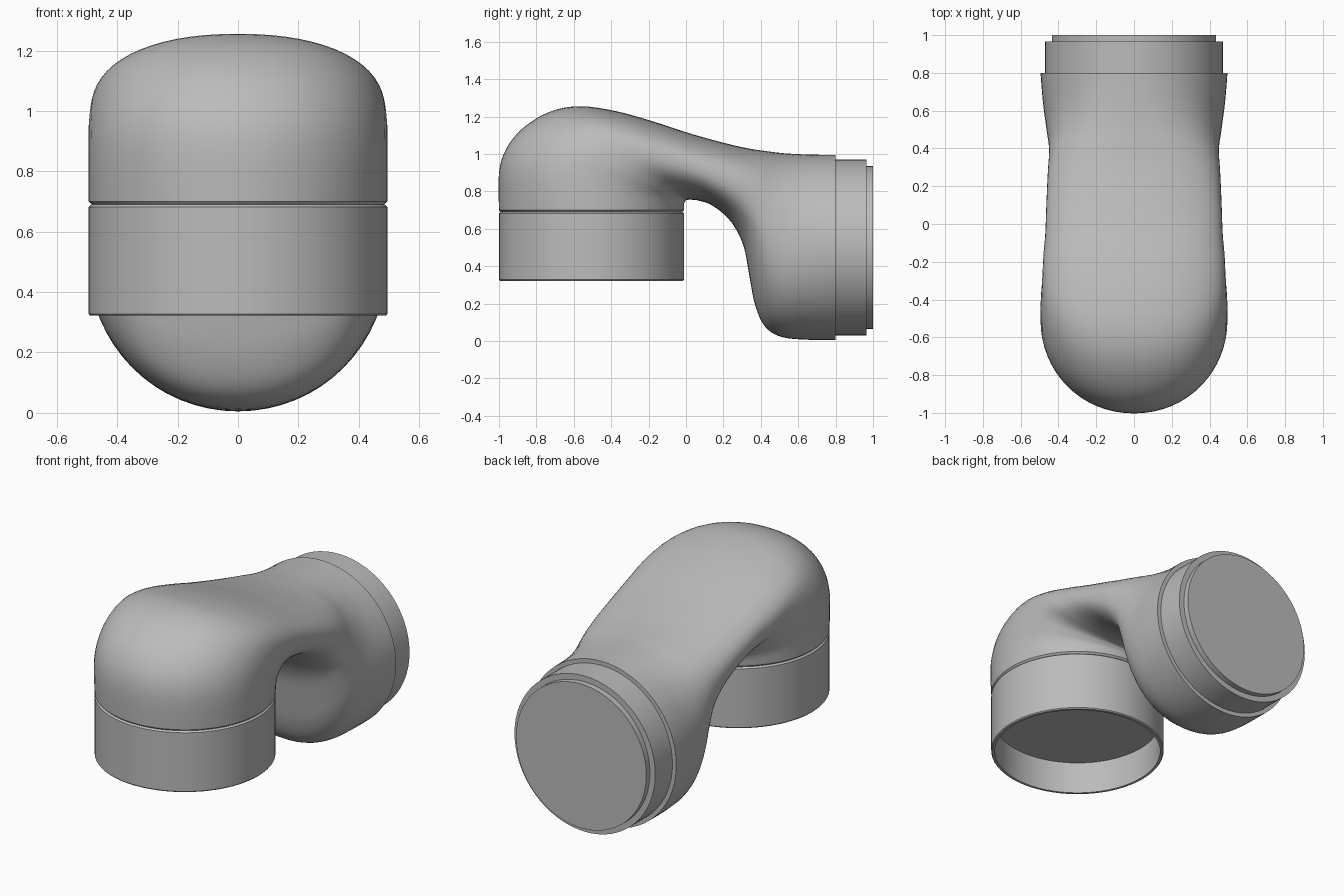
import bpy, bmesh, math
from mathutils import Vector, Matrix

SEGMENTS = 64
STEPS = 4

old = bpy.data.objects.get("Cube")
if old:
    bpy.data.objects.remove(old, do_unlink=True)

grey = bpy.data.materials.new("plain grey")
grey.use_nodes = True
colour = (0.5, 0.5, 0.5, 1)
grey.diffuse_color = colour
grey.node_tree.nodes["Principled BSDF"].inputs["Base Color"].default_value = colour


def finish(bm, name):
    """Turn a bmesh into a smooth shaded object with sharp edges kept."""
    bmesh.ops.recalc_face_normals(bm, faces=bm.faces)
    mesh = bpy.data.meshes.new(name)
    bm.to_mesh(mesh)
    bm.free()
    mesh.materials.append(grey)
    obj = bpy.data.objects.new(name, mesh)
    bpy.context.collection.objects.link(obj)
    bpy.ops.object.select_all(action="DESELECT")
    obj.select_set(True)
    bpy.context.view_layer.objects.active = obj
    bpy.ops.object.shade_smooth_by_angle(angle=math.radians(35))
    return obj


def loft(rings, name, cap_start=True, cap_end=True):
    """Skin a list of closed rings of points."""
    bm = bmesh.new()
    rows = [[bm.verts.new(p) for p in ring] for ring in rings]
    for low, high in zip(rows, rows[1:]):
        for i in range(SEGMENTS):
            j = (i + 1) % SEGMENTS
            bm.faces.new((low[i], low[j], high[j], high[i]))
    if cap_start:
        bm.faces.new(rows[0])
    if cap_end:
        bm.faces.new(rows[-1])
    return finish(bm, name)


def lathe(profile, name, place):
    """Spin (radius, height) points about z, then place the result."""
    turns = [math.tau * i / SEGMENTS for i in range(SEGMENTS)]
    rings = [[place @ Vector((r * math.cos(a), r * math.sin(a), h)) for a in turns]
             for r, h in profile]
    return loft(rings, name)


def section(station, fullness):
    """Cross-section spanning the outer and inner bend lines."""
    oy, oz, iy, iz, width = station
    outer, inner = Vector((0, oy, oz)), Vector((0, iy, iz))
    middle, arm = (outer + inner) / 2, (outer - inner) / 2
    ring = []
    for i in range(SEGMENTS):
        a = math.tau * i / SEGMENTS
        c, s = (math.copysign(abs(f) ** (2 / fullness), f) for f in (math.cos(a), math.sin(a)))
        ring.append(middle + arm * c + Vector((width * s, 0, 0)))
    return ring


def catmull(a, b, c, d, t):
    return [(2 * q + (r - p) * t + (2 * p - 5 * q + 4 * r - s) * t * t
             + (3 * q - p - 3 * r + s) * t ** 3) / 2 for p, q, r, s in zip(a, b, c, d)]


# Bend stations: outer y, z, inner y, z, half width
stations = [
    (-1, .7, -.01, .7, .495),
    (-1, .9, -.01, .72, .495),
    (-.96, 1.03, -.01, .735, .495),
    (-.87, 1.14, -.005, .745, .495),
    (-.73, 1.225, 0, .752, .49),
    (-.57, 1.255, .01, .755, .485),
    (-.38, 1.23, .035, .755, .48),
    (-.18, 1.175, .07, .75, .47),
    (.02, 1.11, .13, .73, .465),
    (.2, 1.06, .2, .68, .46),
    (.33, 1.03, .26, .61, .455),
    (.43, 1.015, .31, .5, .45),
    (.51, 1.005, .34, .34, .452),
    (.58, 1, .37, .19, .46),
    (.65, .997, .42, .08, .468),
    (.7, .996, .5, .025, .477),
    (.75, .995, .62, .008, .486),
    (.8, .995, .8, .005, .495),
]
path = []
last = len(stations) - 1
for k in range(last):
    a, b = stations[max(k - 1, 0)], stations[k]
    c, d = stations[k + 1], stations[min(k + 2, last)]
    path += [catmull(a, b, c, d, n / STEPS) for n in range(STEPS)]
path.append(stations[last])
rings = [section(s, 2 + .3 * math.sin(math.pi * i / (len(path) - 1)))
         for i, s in enumerate(path)]
# Chamfered lower lip of the bend
rings.insert(0, section((-.99, .69, -.02, .69, .485), 2))
loft(rings, "pipe_bend")

# Open socket under the front end, closed by an inner disc
socket_place = Matrix.Translation((0, -.505, 0))
lathe([(.485, .69), (.495, .682), (.495, .328), (.49, .322), (.475, .322), (.475, .52)],
      "socket", socket_place)

# Stepped spigot on the back end
spigot_place = Matrix.Translation((0, .8, .5)) @ Matrix.Rotation(-math.pi / 2, 4, "X")
lathe([(.47, -.03), (.47, .165), (.435, .165), (.435, .2)], "spigot", spigot_place)
